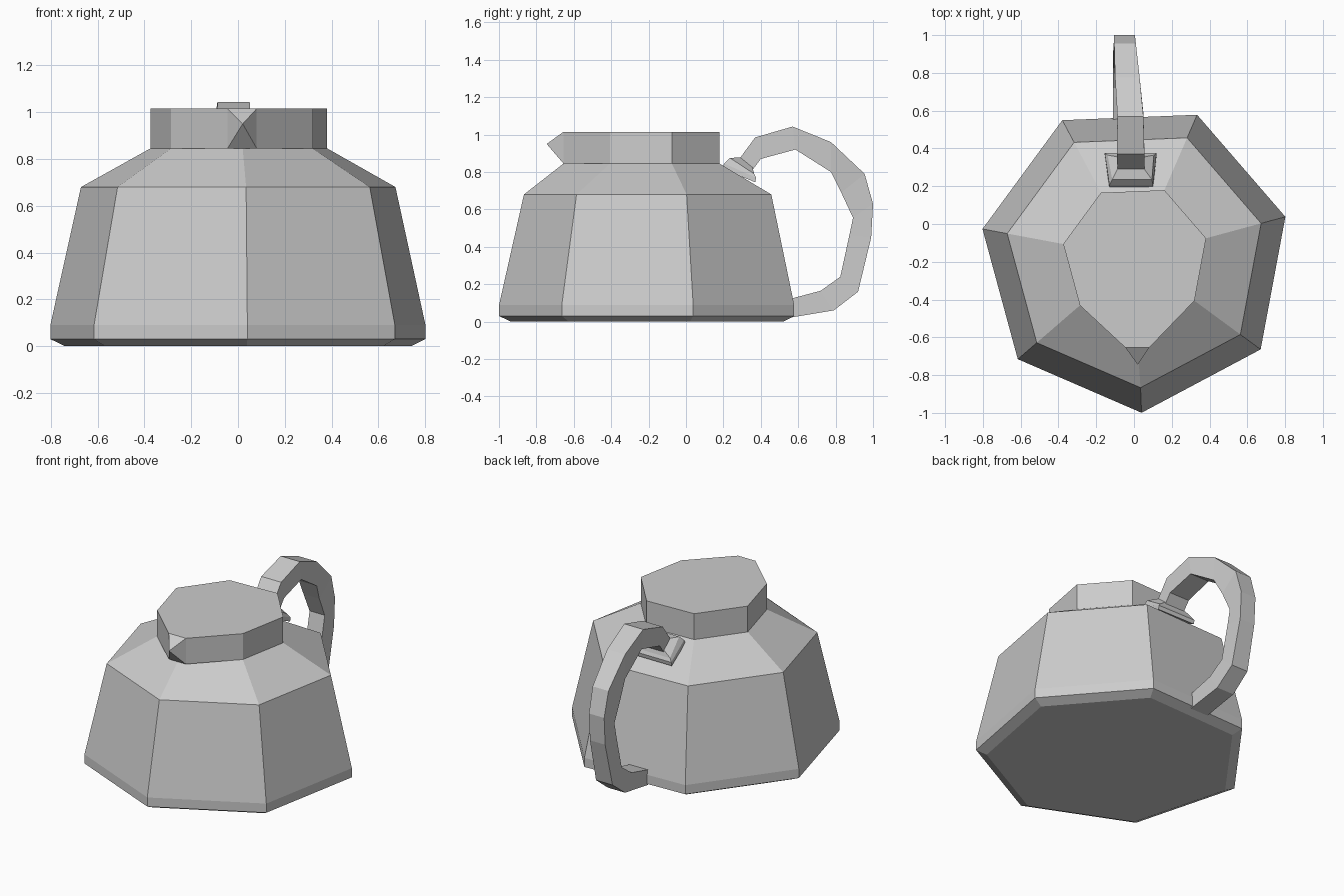
import bpy, bmesh, math

if "Cube" in bpy.data.objects:
    bpy.data.objects.remove(bpy.data.objects["Cube"])

CX, CY, SIDES = 0.007, -0.177, 7
START = math.radians(-87.7)


def ring(radius, z):
    return [(CX + radius * math.cos(START + i * math.tau / SIDES),
             CY + radius * math.sin(START + i * math.tau / SIDES), z)
            for i in range(SIDES)]


def loft(name, rings, spout=None):
    """Skin a stack of equal-length rings and cap both ends."""
    bm = bmesh.new()
    rows = [[bm.verts.new(p) for p in r] for r in rings]
    n = len(rows[0])
    for a, b in zip(rows, rows[1:]):
        for i in range(n):
            j = (i + 1) % n
            quad = [a[i], a[j], b[j], b[i]]
            if spout and i == n - 1:
                tip = bm.verts.new(spout)      # front quad pulled to a point
                for k in range(4):
                    bm.faces.new((quad[k], quad[(k + 1) % 4], tip))
            else:
                bm.faces.new(quad)
    bm.faces.new(rows[0][::-1])
    bm.faces.new(rows[-1])
    bmesh.ops.recalc_face_normals(bm, faces=bm.faces)
    mesh = bpy.data.meshes.new(name)
    bm.to_mesh(mesh)
    bm.free()
    obj = bpy.data.objects.new(name, mesh)
    bpy.context.collection.objects.link(obj)
    return obj


# Seven-sided body with bevelled foot and sloping shoulder
shoulder = ring(0.388, 0.845)
shoulder[0] = (0.02, -0.655, 0.845)
loft("body", [ring(0.76, 0), ring(0.823, 0.03), ring(0.823, 0.09),
              ring(0.69, 0.68), shoulder])


# Collar whose front edge is split and pulled out as a spout
def collar_ring(z):
    return [(0.08, -0.655, z)] + ring(0.388, z)[1:] + [(-0.045, -0.655, z)]


loft("collar_with_spout", [collar_ring(0.845), collar_ring(1.015)],
     spout=(0.02, -0.745, 0.95))


def section(outer, inner, x_outer, x_inner):
    return [(x_outer[0], *outer), (x_outer[1], *outer),
            (x_inner[1], *inner), (x_inner[0], *inner)]


# Handle: outer (y, z), inner (y, z), x range
path = [
    ((0.55, 0.02), (0.55, 0.12), (-0.11, 0.02)),
    ((0.79, 0.06), (0.72, 0.165), (-0.11, 0.015)),
    ((0.92, 0.16), (0.825, 0.24), (-0.11, 0.01)),
    ((0.99, 0.45), (0.873, 0.46), (-0.105, 0.005)),
    ((1.0, 0.63), (0.893, 0.555), (-0.105, 0.005)),
    ((0.955, 0.79), (0.83, 0.69), (-0.105, 0.01)),
    ((0.775, 0.96), (0.775, 0.80), (-0.10, 0.03)),
    ((0.57, 1.043), (0.585, 0.92), (-0.088, 0.05)),
    ((0.37, 0.985), (0.40, 0.87), (-0.09, 0.055)),
    ((0.285, 0.87), (0.355, 0.81), (-0.088, 0.055)),
]
loft("handle", [section(o, i, x, x) for o, i, x in path])

# Stepped mount joining the handle to the shoulder
loft("handle_mount", [
    section((0.19, 0.82), (0.37, 0.745), (-0.13, 0.10), (-0.155, 0.12)),
    section((0.205, 0.845), (0.375, 0.77), (-0.13, 0.10), (-0.155, 0.12)),
    section((0.235, 0.875), (0.365, 0.79), (-0.115, 0.095), (-0.14, 0.105)),
    section((0.29, 0.878), (0.355, 0.825), (-0.088, 0.055), (-0.088, 0.055)),
])
